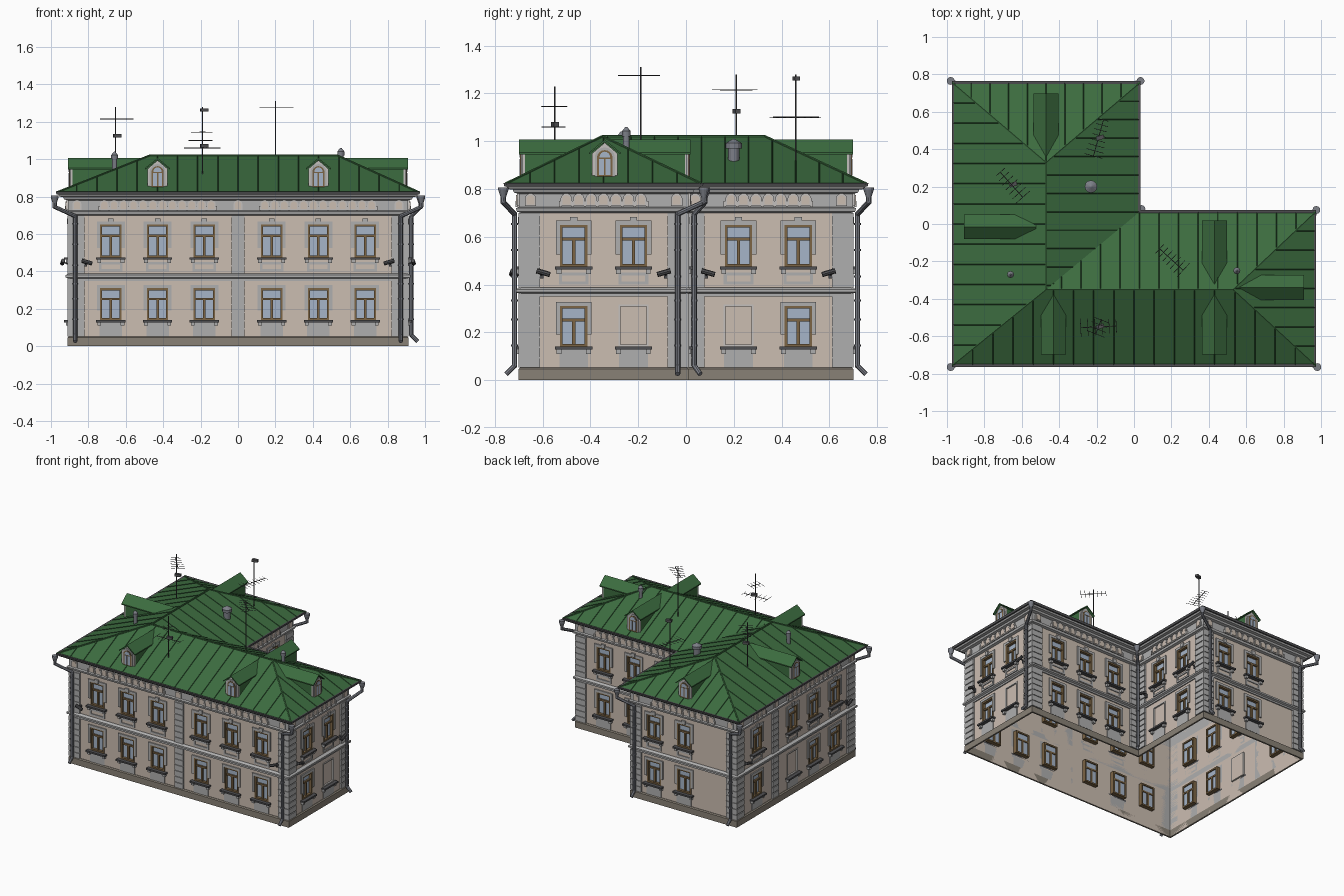
import bpy, bmesh, math
from mathutils import Matrix, Vector as V

if "Cube" in bpy.data.objects:
    bpy.data.objects.remove(bpy.data.objects["Cube"])

COL = dict(wall=(.60, .51, .44), grey=(.43, .43, .43), light=(.55, .53, .51), plinth=(.25, .22, .18),
           green=(.045, .15, .05), seam=(.02, .07, .025), glass=(.38, .46, .58), brown=(.2, .13, .06),
           metal=(.2, .21, .24), dark=(.08, .08, .085))
parts = {}

def part(name, col):
    return parts.setdefault(name, (bmesh.new(), col))[0]

def frame(p, direction):
    """Local frame on a facade: X along the wall, -Y outward, Z up."""
    d = V((direction[0], direction[1], 0)).normalized()
    n = V((d.y, -d.x, 0))
    m = Matrix((d, -n, V((0, 0, 1)))).transposed().to_4x4()
    m.translation = V((p[0], p[1], 0))
    return m

def prism(bm, M, pts, d0, d1):
    """Extrude an outline (u, z) from depth d0 to d1 outward."""
    a = [bm.verts.new(M @ V((u, -d1, z))) for u, z in pts]
    b = [bm.verts.new(M @ V((u, -d0, z))) for u, z in pts]
    bm.faces.new(a)
    bm.faces.new(b[::-1])
    for i in range(len(pts)):
        j = (i + 1) % len(pts)
        bm.faces.new((a[j], a[i], b[i], b[j]))

def box(bm, M, u0, u1, z0, z1, d0, d1):
    prism(bm, M, [(u0, z0), (u1, z0), (u1, z1), (u0, z1)], d0, d1)

def ring(bm, M, u0, u1, z0, z1, t, d0, d1):
    box(bm, M, u0, u0 + t, z0, z1, d0, d1)
    box(bm, M, u1 - t, u1, z0, z1, d0, d1)
    box(bm, M, u0 + t, u1 - t, z0, z0 + t, d0, d1)
    box(bm, M, u0 + t, u1 - t, z1 - t, z1, d0, d1)

def arch(bm, M, u, z0, r, top, d0, d1, n=8):
    pts = [(u - r, z0), (u + r, z0)]
    pts += [(u + r * math.cos(math.pi * i / n), top - r + r * math.sin(math.pi * i / n)) for i in range(n + 1)]
    prism(bm, M, pts, d0, d1)

def seg(bm, a, b, r, n=8, r2=None):
    a, b = V(a), V(b)
    M = Matrix.Translation((a + b) / 2) @ (b - a).to_track_quat('Z', 'Y').to_matrix().to_4x4()
    bmesh.ops.create_cone(bm, cap_ends=True, segments=n, radius1=r, radius2=r2 or r, depth=(b - a).length, matrix=M)

# L-shaped footprint: x, y and outward corner signs
L = [(-.9, -.69, -1, -1), (.9, -.69, 1, -1), (.9, 0, 1, 1), (-.04, 0, 1, 1), (-.04, .69, 1, 1), (-.9, .69, -1, 1)]

def sweep(name, col, prof):
    """Mitred moulding around the footprint from a (depth, z) profile."""
    bm = part(name, col)
    rows = [[bm.verts.new((x + sx * d, y + sy * d, z)) for d, z in prof] for x, y, sx, sy in L]
    for i in range(6):
        p, q = rows[i], rows[(i + 1) % 6]
        for k in range(len(prof)):
            m = (k + 1) % len(prof)
            bm.faces.new((p[k], q[k], q[m], p[m]))

sweep("plinth", "plinth", [(0, 0), (.012, 0), (.012, .046), (.004, .052), (0, .052)])
sweep("belt_course", "grey", [(0, .35), (.008, .35), (.008, .362), (.022, .368), (.022, .38), (.008, .388), (0, .388)])
sweep("cornice", "grey", [(0, .70), (.018, .705), (.022, .72), (.01, .725), (.01, .78), (.03, .785),
                          (.035, .797), (.055, .80), (.062, .812), (0, .812)])
sweep("eave_gutter", "dark", [(0, .81), (.07, .81), (.074, .826), (.066, .826), (0, .815)])

# Facades: window columns (True = blank ground-floor niche) and extra pilasters, in world coordinates
both = [(s * x, False) for x in (.68, .43, .18) for s in (-1, 1)]
FAC = [(both, [0]),
       ([(-.47, False), (-.22, True)], []),
       ([(.18, False), (.43, False), (.68, False)], []),
       ([(.22, True), (.47, False)], []),
       ([(-.22, False), (-.47, False)], []),
       ([(.45, False), (.03, True), (-.22, False), (-.47, False)], [.24])]
W = .057
ROWS = [(.14, .31), (.475, .65)]

def window(M, u, z0, z1, upper, blank):
    if blank:
        box(part("blank_niches", "wall"), M, u - W, u + W, z0, z1, -.012, -.006)
        ring(part("niche_frames", "light"), M, u - W - .006, u + W + .006, z0, z1 + .006, .008, -.012, .005)
    else:
        f = part("window_frames", "brown")
        ring(f, M, u - W, u + W, z0, z1, .011, -.03, .004)
        zt = z0 + (z1 - z0) * .66
        box(f, M, u - W + .011, u + W - .011, zt - .006, zt + .006, -.028, -.004)
        box(f, M, u - .007, u + .007, z0 + .011, zt - .006, -.028, -.004)
        box(part("window_glass", "glass"), M, u - W + .005, u + W - .005, z0 + .005, z1 - .005, -.022, -.016)
        s = part("window_surrounds", "grey")
        for k in (-1, 1):
            c = u + k * (W + .009)
            box(s, M, c - .009, c + .009, z0 + .05, z1 + .018, 0, .008)
        box(s, M, u - W, u + W, z1, z1 + .018, 0, .008)
        if upper:
            box(s, M, u - .015, u + .015, z1 + .004, z1 + .032, .004, .014)
    box(part("window_sills", "dark"), M, u - .078, u + .078, z0 - .012, z0, 0, .03)
    a = part("apron_panels", "grey")
    for k in (-1, 1):
        box(a, M, u + k * .062 - .01, u + k * .062 + .01, z0 - .03, z0 - .012, 0, .02)
    if upper:
        ring(a, M, u - .062, u + .062, .40, .45, .013, 0, .006)
    else:
        box(a, M, u - .06, u + .06, .052, z0 - .012, 0, .005)

def camera_unit(M, u, z, k):
    bm = part("security_cameras", "dark")
    box(bm, M, u - .008, u + .008, z - .025, z + .005, 0, .012)
    seg(bm, M @ V((u, -.01, z - .01)), M @ V((u, -.035, z)), .004, 6)
    seg(bm, M @ V((u - k * .02, -.035, z + .008)), M @ V((u + k * .035, -.04, z - .008)), .011, 8)

for i, (wins, pil) in enumerate(FAC):
    a, b = V(L[i][:2]), V(L[(i + 1) % 6][:2])
    d, ln = (b - a).normalized(), (b - a).length
    M = frame(a, d)
    loc = lambda c: (c - (a.x if abs(d.x) > .5 else a.y)) * (d.x + d.y)
    cols = sorted((loc(c), bl) for c, bl in wins)
    # Wall sheet with window openings left out
    us = [0] + [u + s * W for u, _ in cols for s in (-1, 1)] + [ln]
    zs = [0, .14, .31, .475, .65, .81]
    wall = part("walls", "wall")
    for m in range(len(us) - 1):
        for k in range(5):
            if not (m % 2 and k % 2):
                wall.faces.new([wall.verts.new(M @ V((u, 0, z))) for u, z in (
                    (us[m], zs[k]), (us[m + 1], zs[k]), (us[m + 1], zs[k + 1]), (us[m], zs[k + 1]))])
    for u, bl in cols:
        window(M, u, *ROWS[0], False, bl)
        window(M, u, *ROWS[1], True, False)
    # Rusticated corner and middle pilasters
    e0, e1 = (0 if i == 3 else -.012), (ln if i == 2 else ln + .012)
    spans = [(e0, .078)] + [(loc(c) - .036, loc(c) + .036) for c in pil] + [(ln - .078, e1)]
    q = part("quoins", "grey")
    for s0, s1 in spans:
        for zb, n in ((.053, 7), (.39, 7)):
            for k in range(n):
                box(q, M, s0, s1, zb + k * .0435, zb + k * .0435 + .037, 0, .012)
        box(q, M, s0, s1, .053, .70, 0, .006)
    # Arched frieze
    fr, inner = part("frieze_arches", "light"), part("frieze_niches", "wall")
    pts = [(max(s0, 0) + min(s1, ln)) / 2 for s0, s1 in spans]
    for s, t in zip(spans, spans[1:]):
        n = int((t[0] - s[1] - .14) / .052)
        mid = (s[1] + t[0]) / 2
        pts += [mid + (k - (n - 1) / 2) * .052 for k in range(n)]
        br = part("cornice_brackets", "light")
        for k in range(n + 1):
            u = mid + (k - n / 2) * .052
            box(br, M, u - .005, u + .005, .725, .75, .01, .024)
    for u in pts:
        arch(fr, M, u, .728, .024, .782, .008, .018)
        arch(inner, M, u, .735, .017, .774, .016, .021)
    for u, k in ((.085, 1), (ln - .085, -1)):
        if i in (0, 1, 3, 5):
            camera_unit(M, u, .45, k)

# Hipped roof with valley at the inner corner
Z0, Z1 = .822, 1.02
E = [V((x + sx * .07, y + sy * .065, Z0)) for x, y, sx, sy in L]
A, B, C = V((-.47, -.35, Z1)), V((.53, -.35, Z1)), V((-.47, .33, Z1))
SL = [(E[0], E[1], B, A), (E[1], E[2], B), (E[2], E[3], A, B), (E[3], E[4], C, A), (E[4], E[5], C), (E[5], E[0], A, C)]
roof, seams = part("roof", "green"), part("roof_seams", "seam")
for poly in SL:
    roof.faces.new([roof.verts.new(p) for p in poly])
    p, q = poly[0], poly[1]
    d = (q - p).normalized()
    inw = V((-d.y, d.x, 0))
    n = round((q - p).length / .105)
    # standing seams: march inward until a bounding edge is met
    for k in range(-9, n + 10):
        s = p + (q - p) * (k / n)
        hits = []
        for j in range(len(poly)):
            g, h = poly[j], poly[(j + 1) % len(poly)]
            x0, x1 = (g - s).dot(d), (h - s).dot(d)
            if abs(x1 - x0) > 1e-6 and 0 <= -x0 / (x1 - x0) < 1:
                hits.append(g.lerp(h, -x0 / (x1 - x0)))
        hits.sort(key=lambda v: v.z)
        if len(hits) > 1 and (hits[-1] - hits[0]).length > .02:
            seg(seams, hits[0], hits[-1], .0025, 4)
caps = part("ridge_caps", "green")
for g, h in ((A, B), (A, C), (E[0], A), (E[1], B), (E[2], B), (E[4], C), (E[5], C)):
    seg(caps, g, h, .006, 6)

# Gabled dormers with arched windows
for p, d in (((-.43, -.685), (1, 0)), ((.43, -.685), (1, 0)), ((.895, -.34), (0, 1)),
             ((.43, .005), (-1, 0)), ((-.47, .685), (-1, 0)), ((-.895, -.015), (0, -1))):
    M = frame(p, d)
    out = [(-.054, .825), (.054, .825), (.054, .948), (0, .994), (-.054, .948)]
    prism(part("dormer_bodies", "green"), M, out, -.33, -.01)
    prism(part("dormer_fronts", "light"), M, out, -.01, 0)
    prism(part("dormer_roofs", "green"), M, [(-.066, .945), (0, .997), (.066, .945), (.066, .953), (0, 1.007), (-.066, .953)], -.37, .014)
    arch(part("dormer_arches", "grey"), M, 0, .842, .042, .974, 0, .006)
    arch(part("dormer_frames", "brown"), M, 0, .848, .033, .963, .004, .009)
    for k in (-1, 1):
        box(part("dormer_glass", "glass"), M, k * .014 - .010, k * .014 + .010, .858, .925, .006, .011)
    arch(part("dormer_glass", "glass"), M, 0, .931, .022, .956, .006, .011)

# Drainpipes: funnel, offset neck, vertical run and kicked foot
dp = part("drainpipes", "metal")
for hx, hy, px, py, ox, oy in ((-.98, -.765, -.87, -.718, 0, -1), (.98, -.765, .87, -.718, 0, -1),
                               (-.98, .765, -.87, .718, 0, 1), (.035, .765, -.075, .718, 0, 1),
                               (.975, .075, .926, -.035, 1, 0), (.04, .08, -.005, .035, .7, .7)):
    path = [(hx, hy, .775), (hx, hy, .745), (px, py, .695), (px, py, .06), (px + ox * .035, py + oy * .035, .025)]
    for g, h in zip(path, path[1:]):
        seg(dp, g, h, .011)
    for g in path[1:4]:
        bmesh.ops.create_icosphere(dp, subdivisions=1, radius=.0125, matrix=Matrix.Translation(g))
    seg(dp, (hx, hy, .765), (hx, hy, .795), .011, 12, .021)
    seg(dp, (hx, hy, .795), (hx, hy, .807), .021, 12)
    for z in (.14, .25, .33, .43, .54, .65):
        seg(dp, (px, py, z), (px, py, z + .008), .014)

# Roof vents
v = part("roof_vents", "metal")
for x, y, r, zb, zt in ((-.23, .2, .024, .9, 1.0), (-.66, -.27, .013, .9, 1.03), (.55, -.25, .013, .93, 1.05)):
    seg(v, (x, y, zb), (x, y, zt - .02), r, 12)
    seg(v, (x, y, zt - .03), (x, y, zt - .008), r * 1.4, 12)
    seg(v, (x, y, zt - .008), (x, y, zt + .01), r * 1.4, 12, .004)

# Aerials: mast with booms of (height, length, heading, element count)
an = part("aerials", "dark")
for x, y, zb, zt, booms, bz in (
        (-.655, .21, .92, 1.28, [(1.215, .18, 2.3, 7)], 1.125),
        (-.19, .46, .92, 1.28, [(1.10, .2, 1.3, 8)], 1.262),
        (.2, -.19, .93, 1.31, [(1.275, .17, 2.4, 7)], None),
        (-.19, -.55, .91, 1.23, [(1.06, .19, .05, 6), (1.145, .08, 1.2, 4)], 1.07)):
    seg(an, (x, y, zb), (x, y, zt), .003, 6)
    for z, ln, ang, n in booms:
        d, s = V((math.cos(ang), math.sin(ang), 0)), V((-math.sin(ang), math.cos(ang), 0))
        c = V((x, y, z))
        seg(an, c - d * ln / 2, c + d * ln / 2, .0025, 6)
        for k in range(n):
            e = c + d * ln * (k / (n - 1) - .5)
            w = .05 - .003 * k
            seg(an, e - s * w, e + s * w, .0015, 4)
    if bz:
        box(an, frame((x, y), (1, .3)), -.012, .03, bz - .008, bz + .01, -.01, .012)

# Turn every part into an object
for name, (bm, col) in parts.items():
    if name not in ("walls", "roof"):
        bmesh.ops.recalc_face_normals(bm, faces=bm.faces[:])
    else:
        bmesh.ops.remove_doubles(bm, verts=bm.verts[:], dist=1e-5)
    me = bpy.data.meshes.new(name)
    bm.to_mesh(me)
    bm.free()
    mat = bpy.data.materials.get(col) or bpy.data.materials.new(col)
    mat.diffuse_color = (*COL[col], 1)
    mat.use_nodes = True
    mat.node_tree.nodes["Principled BSDF"].inputs["Base Color"].default_value = mat.diffuse_color
    me.materials.append(mat)
    bpy.context.collection.objects.link(bpy.data.objects.new(name, me))
